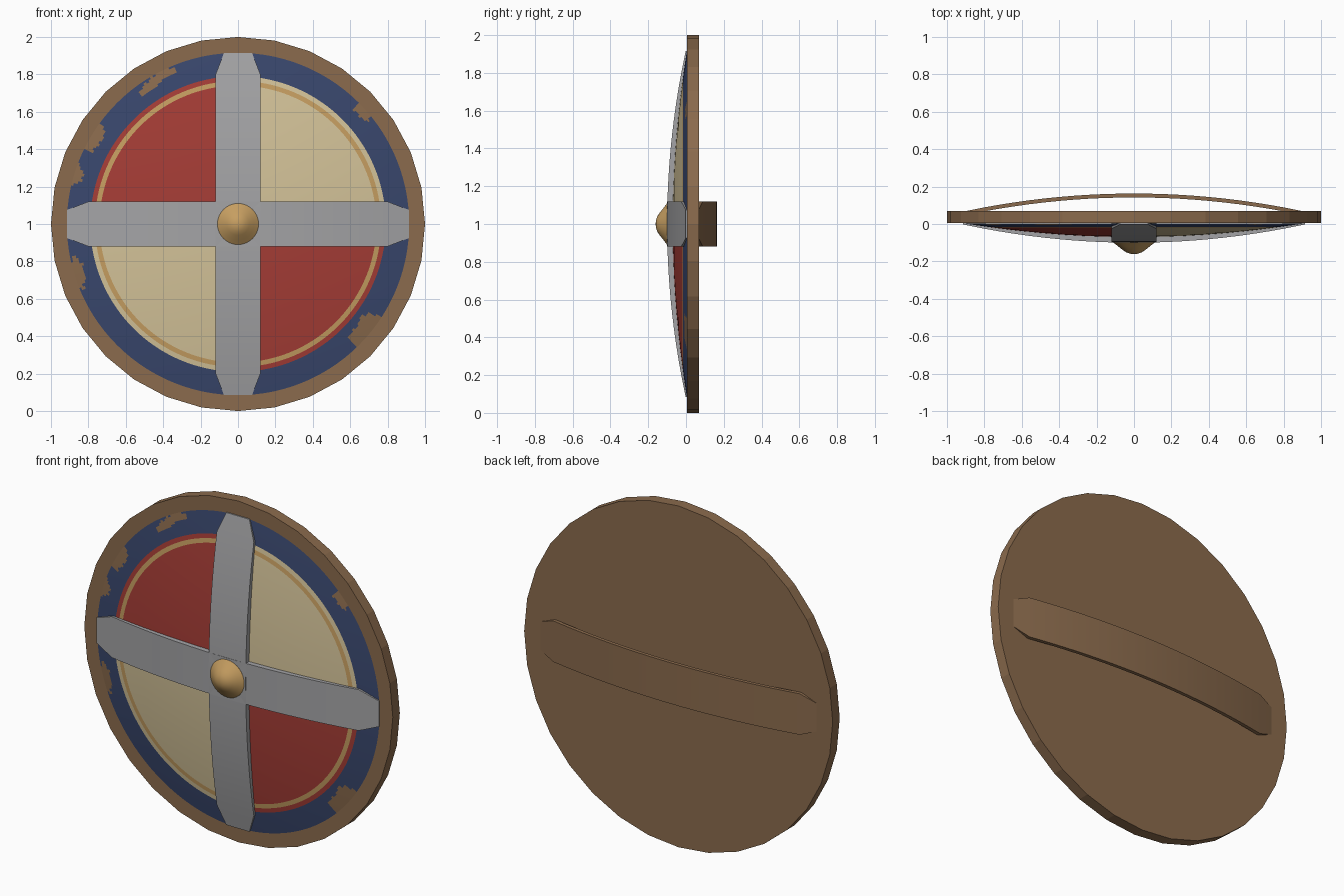
import bpy, bmesh, math

if "Cube" in bpy.data.objects:
    bpy.data.objects.remove(bpy.data.objects["Cube"])

def srgb(r, g, b):
    f = lambda c: c / 12.92 if c <= 0.04045 else ((c + 0.055) / 1.055) ** 2.4
    return tuple(f(c / 255) for c in (r, g, b)) + (1.0,)

def material(name, rgb):
    m = bpy.data.materials.new(name)
    m.diffuse_color = srgb(*rgb)
    m.use_nodes = True
    m.node_tree.nodes["Principled BSDF"].inputs["Base Color"].default_value = m.diffuse_color
    return m

WOOD = material("wood brown", (139, 107, 77))
RED = material("red paint", (166, 61, 54))
CREAM = material("cream paint", (212, 195, 153))
BLUE = material("blue paint", (57, 71, 109))
GOLD = material("gold", (198, 158, 97))
STEEL = material("steel grey", (164, 164, 166))
CZ = 1.0  # height of the shield centre

def finish(name, bm, mats, angle=None):
    bmesh.ops.recalc_face_normals(bm, faces=bm.faces)
    me = bpy.data.meshes.new(name)
    bm.to_mesh(me)
    bm.free()
    ob = bpy.data.objects.new(name, me)
    bpy.context.collection.objects.link(ob)
    for m in mats:
        me.materials.append(m)
    if angle:
        bpy.ops.object.select_all(action='DESELECT')
        ob.select_set(True)
        bpy.context.view_layer.objects.active = ob
        bpy.ops.object.shade_smooth_by_angle(angle=math.radians(angle))
    return ob

def lathe(bm, profile, n):
    """Revolve (radius, y) points about the shield axis; zero radius makes a tip."""
    rings = []
    for r, y in profile:
        if r == 0:
            rings.append([bm.verts.new((0, y, CZ))] * n)
        else:
            rings.append([bm.verts.new((r * math.cos(2 * math.pi * i / n), y,
                                        CZ + r * math.sin(2 * math.pi * i / n))) for i in range(n)])
    faces = []
    for a, b in zip(rings, rings[1:]):
        for i in range(n):
            j = (i + 1) % n
            quad = dict.fromkeys((a[i], a[j], b[j], b[i]))
            faces.append(bm.faces.new(list(quad)))
    return faces

# wooden backing disc with its 32-sided rim
bm = bmesh.new()
lathe(bm, [(0, 0.005), (0.91, 0.005), (1, 0.005), (1, 0.07), (0, 0.07)], 32)
finish("wooden_disc", bm, [WOOD])

# painted domed face: quarters, gold ring, blue border with worn patches
EDGE = 0.915
dome = lambda r: 0.004 - 0.075 * (1 - (r / EDGE) ** 2)
radii = [0, 0.1, 0.2, 0.3, 0.4, 0.5, 0.6, 0.68, 0.74, 0.765, 0.79] + \
        [0.79 + (EDGE - 0.79) * k / 12 for k in range(1, 13)]
# worn patches: angle, radius, half angle, half depth
WORN = [(117, 0.892, 5, 0.022), (123, 0.875, 4, 0.024), (42, 0.9, 3.5, 0.035),
        (149, 0.90, 5, 0.045), (163, 0.905, 3.5, 0.04), (197, 0.90, 5, 0.04),
        (318, 0.885, 4, 0.05), (323, 0.89, 4, 0.06)]

def paint(x, z):
    r, a = math.hypot(x, z), math.degrees(math.atan2(z, x)) % 360
    if r > 0.79:
        wob = 1 + 0.25 * math.sin(a * 2.3) + 0.2 * math.sin(a * 1.1 + r * 90)
        worn = any(((a - wa) / da) ** 2 + ((r - wr) / dr) ** 2 < wob for wa, wr, da, dr in WORN)
        return 4 if worn else 2
    if 0.74 < r < 0.765:
        return 3
    return 0 if x * z < 0 else 1

bm = bmesh.new()
for f in lathe(bm, [(r, dome(r)) for r in radii], 360):
    c = f.calc_center_median()
    f.material_index = paint(c.x, c.z - CZ)
face = finish("painted_face", bm, [RED, CREAM, BLUE, GOLD, WOOD], 30)
if sum(p.normal.y for p in face.data.polygons) > 0:  # face the front
    face.data.flip_normals()

def strap(name, mat, mid, end, thick, upright=False):
    """Bowed bar with tapered ends; mid and end are its outer y values."""
    bm = bmesh.new()
    L, shoulder = 0.915, 0.8
    ts = [-L] + [shoulder * k / 10 for k in range(-10, 11)] + [L]
    rows = []
    for t in ts:
        w = 0.12 if abs(t) < L else 0.075
        y = mid + (end - mid) * (t / L) ** 2
        pts = [(-w, y), (w, y), (w, y + thick), (-w, y + thick)]
        rows.append([bm.verts.new((s, yy, CZ + t) if upright else (t, yy, CZ + s)) for s, yy in pts])
    for a, b in zip(rows, rows[1:]):
        for i in range(4):
            bm.faces.new((a[i], a[(i + 1) % 4], b[(i + 1) % 4], b[i]))
    bm.faces.new(rows[0])
    bm.faces.new(rows[-1])
    return finish(name, bm, [mat], 25)

# steel cross on the front, arm strap on the back
strap("steel_bar_upright", STEEL, -0.1, -0.002, 0.03, True)
strap("steel_bar_level", STEEL, -0.1, -0.002, 0.03)
strap("arm_strap", WOOD, 0.163, 0.066, -0.021)

# pointed gold boss
bm = bmesh.new()
lathe(bm, [(0.11, -0.085), (0.11, -0.1), (0.085, -0.119), (0.06, -0.139), (0.04, -0.152),
           (0.02, -0.159), (0, -0.161)], 32)
finish("gold_boss", bm, [GOLD], 40)
